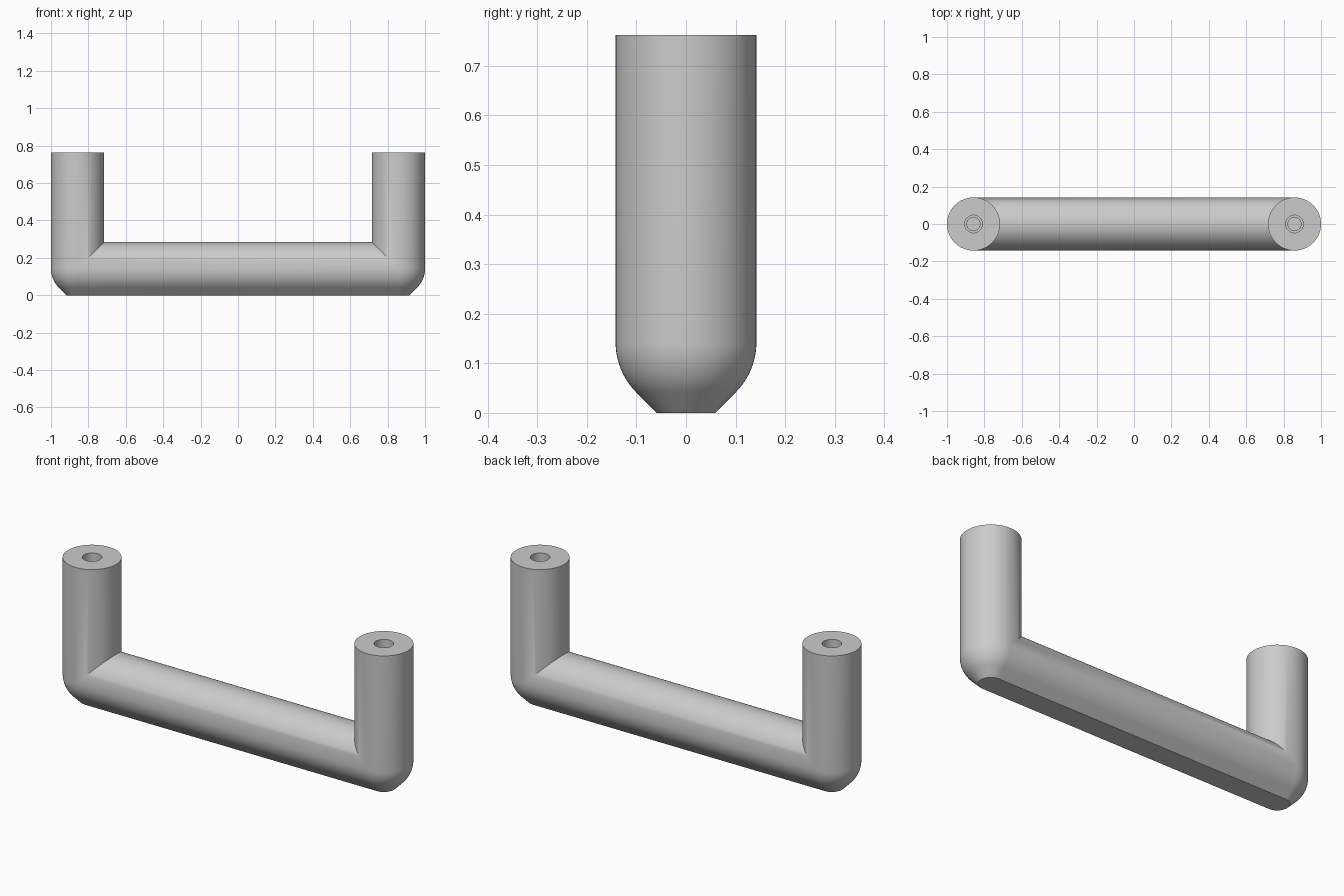
import bpy
import bmesh
from math import pi, sin, cos, sqrt

cube = bpy.data.objects.get("Cube")
if cube:
    bpy.data.objects.remove(cube, do_unlink=True)

R = 0.142          # tube radius, also the height of the bar's axis
POST_X = 1 - R     # post axis
TOP = 0.762
N = 32             # steps per half turn
FLAT = R * (sqrt(2) - 1)   # half width of the flat underside

# Lower half of the tube section as (radius, height): arc, then 45 degree chamfer
lower = [(R * cos(pi / 4 * i / 12), R - R * sin(pi / 4 * i / 12)) for i in range(13)]
lower.append((FLAT, 0))

bm = bmesh.new()


def skin(rows):
    """Join neighbouring rows of points with quads."""
    rows = [[bm.verts.new(p) for p in row] for row in rows]
    for a, b in zip(rows, rows[1:]):
        for i in range(len(a) - 1):
            bm.faces.new((a[i], a[i + 1], b[i + 1], b[i]))


def ring(side, radius, z, start=0, steps=2 * N):
    """Points round a post axis; angle zero points to the middle of the bar."""
    angles = [start + pi * i / N for i in range(steps + 1)]
    return [(side * (POST_X - radius * cos(a)), radius * sin(a), z) for a in angles]


# Bar: upper arc mitred into the posts, chamfered lower half
arc = [(R * sin(t), R + R * cos(t)) for t in [pi * i / N - pi / 2 for i in range(N + 1)]]
section = arc + lower[1:] + [(-y, z) for y, z in reversed(lower)]
skin([[(s * (POST_X - max(0, z - R)), y, z) for y, z in section] for s in (-1, 1)])

for s in (-1, 1):
    # Rounded outer end under the post
    skin([ring(s, r, z, pi / 2, N) for r, z in lower])
    bm.faces.new([bm.verts.new(p) for p in ring(s, FLAT, 0, pi / 2, N)])

    # Post wall from the mitre up, mounting face, stepped screw hole
    foot = [(x, y, R + max(0, POST_X - abs(x))) for x, y, z in ring(s, R, 0)]
    hole = [(R, TOP), (0.047, TOP), (0.047, 0.45), (0.035, 0.45), (0.035, 0.3)]
    skin([foot] + [ring(s, r, z) for r, z in hole])
    bm.faces.new([bm.verts.new(p) for p in ring(s, 0.035, 0.3)[:-1]])

bmesh.ops.remove_doubles(bm, verts=bm.verts, dist=0.0001)
bmesh.ops.recalc_face_normals(bm, faces=bm.faces)

mesh = bpy.data.meshes.new("pull_handle")
bm.to_mesh(mesh)
bm.free()
handle = bpy.data.objects.new("pull_handle", mesh)
bpy.context.collection.objects.link(handle)

# Single grey finish
grey = bpy.data.materials.new("light_grey")
grey.use_nodes = True
grey.diffuse_color = (0.6, 0.6, 0.6, 1)
grey.node_tree.nodes["Principled BSDF"].inputs["Base Color"].default_value = (0.6, 0.6, 0.6, 1)
mesh.materials.append(grey)

bpy.context.view_layer.objects.active = handle
handle.select_set(True)
bpy.ops.object.shade_smooth_by_angle(angle=pi / 6)
